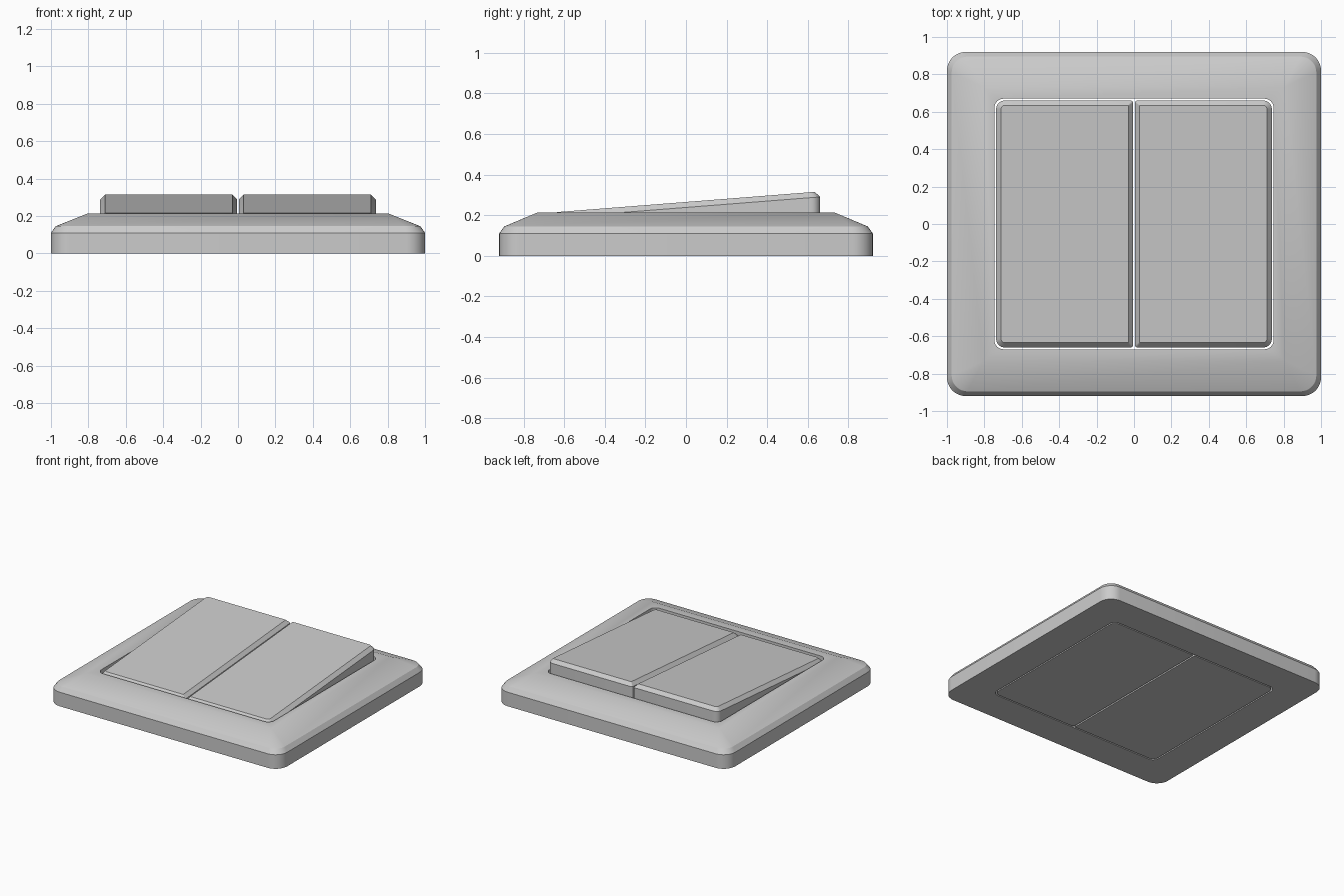
import bpy, bmesh, math

if "Cube" in bpy.data.objects:
    bpy.data.objects.remove(bpy.data.objects["Cube"])

SEG = 8  # segments per rounded corner


def outline(x0, x1, y0, y1, r_right, r_left=None):
    """Rounded rectangle, counter-clockwise, with separate left/right radii."""
    r_left = r_right if r_left is None else r_left
    pts = []
    for sx, sy, start in ((1, 1, 0), (-1, 1, 90), (-1, -1, 180), (1, -1, 270)):
        r = r_right if sx > 0 else r_left
        cx = x1 - r if sx > 0 else x0 + r
        cy = y1 - r if sy > 0 else y0 + r
        for i in range(SEG + 1):
            a = math.radians(start + 90 * i / SEG)
            pts.append((cx + r * math.cos(a), cy + r * math.sin(a)))
    return pts


def loft(name, loops, closed_ring=False):
    """Skin successive loops; either join last to first or cap both ends."""
    bm = bmesh.new()
    rings = [[bm.verts.new(p) for p in loop] for loop in loops]
    pairs = list(zip(rings, rings[1:]))
    if closed_ring:
        pairs.append((rings[-1], rings[0]))
    else:
        bm.faces.new(rings[0])
        bm.faces.new(rings[-1])
    for a, b in pairs:
        n = len(a)
        for i in range(n):
            j = (i + 1) % n
            bm.faces.new((a[i], a[j], b[j], b[i]))
    bmesh.ops.remove_doubles(bm, verts=bm.verts, dist=1e-5)
    bmesh.ops.recalc_face_normals(bm, faces=bm.faces)
    mesh = bpy.data.meshes.new(name)
    bm.to_mesh(mesh)
    bm.free()
    obj = bpy.data.objects.new(name, mesh)
    bpy.context.collection.objects.link(obj)
    bpy.ops.object.select_all(action='DESELECT')
    obj.select_set(True)
    bpy.context.view_layer.objects.active = obj
    bpy.ops.object.shade_smooth_by_angle(angle=math.radians(30))
    return obj


# Surround frame: half width, half depth, corner radius, height
frame_profile = [
    (1.0, 0.92, 0.10, 0.0),
    (1.0, 0.92, 0.10, 0.11),
    (0.975, 0.895, 0.085, 0.145),
    (0.805, 0.733, 0.0, 0.213),
    (0.747, 0.67, 0.05, 0.213),
    (0.747, 0.67, 0.05, 0.0),
]
loft("surround_frame",
     [[(x, y, z) for x, y in outline(-w, w, -d, d, r)] for w, d, r, z in frame_profile],
     closed_ring=True)


# Pair of tilted rocker buttons with chamfered rims
def top_z(y):
    return 0.315 + (y - 0.63) * 0.0785


for side, name in ((-1, "left_rocker"), (1, "right_rocker")):
    wall = outline(0.006, 0.737, -0.66, 0.66, 0.045, 0.012)
    rim = outline(0.03, 0.711, -0.634, 0.634, 0.02, 0.003)
    loft(name, [
        [(side * x, y, 0.0) for x, y in wall],
        [(side * x, y, top_z(y) - 0.027) for x, y in wall],
        [(side * x, y, top_z(y)) for x, y in rim],
    ])
